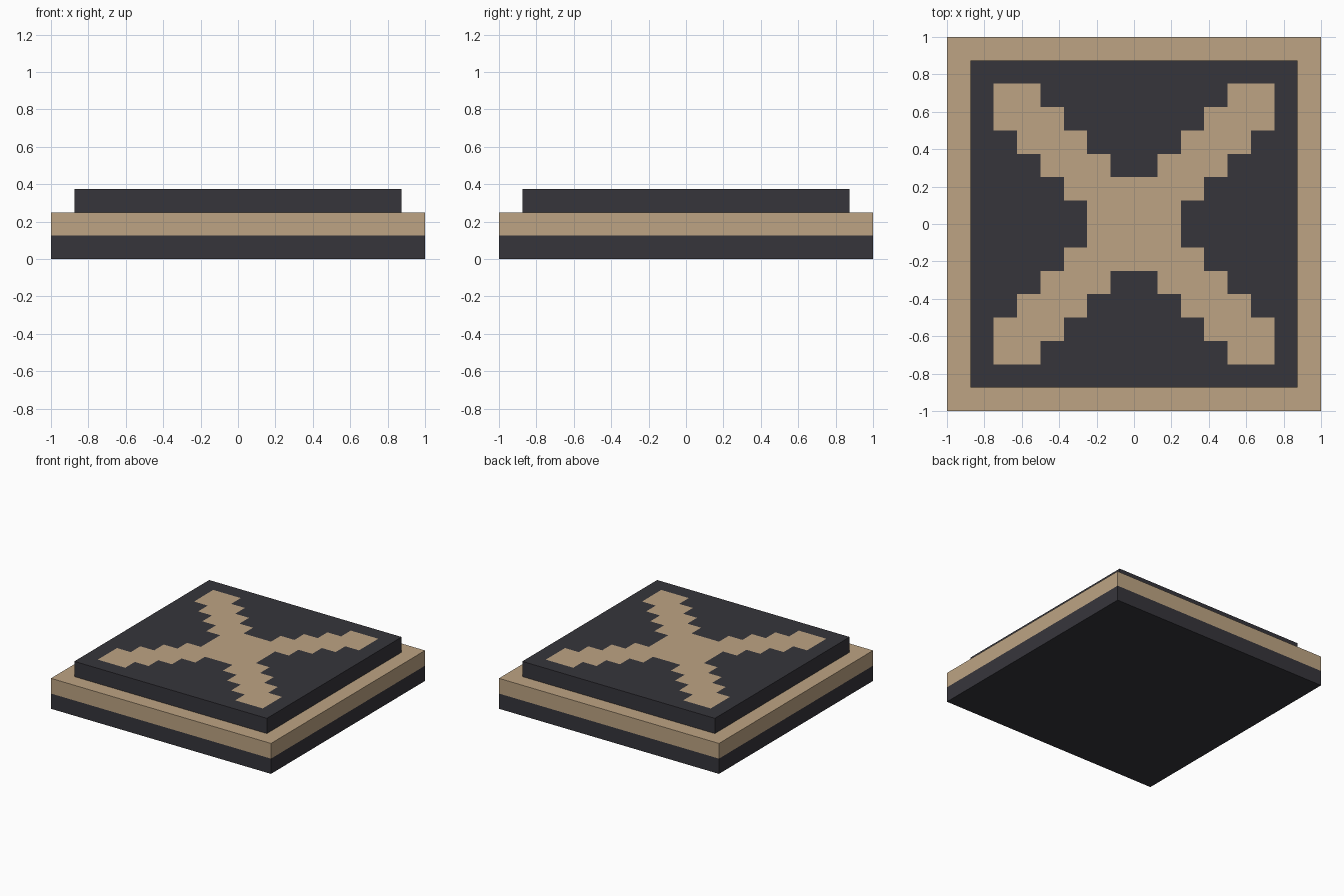
import bpy
import bmesh

if "Cube" in bpy.data.objects:
    bpy.data.objects.remove(bpy.data.objects["Cube"])

U = 0.125  # module: one layer height and one inlay cell


def srgb(r, g, b):
    def lin(c):
        c /= 255
        return c / 12.92 if c <= 0.04045 else ((c + 0.055) / 1.055) ** 2.4
    return (lin(r), lin(g), lin(b), 1)


def material(name, color):
    mat = bpy.data.materials.new(name)
    mat.diffuse_color = color
    mat.use_nodes = True
    mat.node_tree.nodes["Principled BSDF"].inputs["Base Color"].default_value = mat.diffuse_color
    return mat


dark = material("charcoal", srgb(54, 53, 59))
tan = material("tan", srgb(189, 164, 131))


def add_object(name, bm, mats):
    bmesh.ops.recalc_face_normals(bm, faces=bm.faces[:])
    mesh = bpy.data.meshes.new(name)
    bm.to_mesh(mesh)
    bm.free()
    for m in mats:
        mesh.materials.append(m)
    obj = bpy.data.objects.new(name, mesh)
    bpy.context.collection.objects.link(obj)
    return obj


def slab(name, half, z0, mat):
    bm = bmesh.new()
    bmesh.ops.create_cube(bm, size=1)
    for v in bm.verts:
        v.co = (v.co.x * 2 * half, v.co.y * 2 * half, z0 + (v.co.z + 0.5) * U)
    return add_object(name, bm, [mat])


# Two full-width base layers
slab("lower_slab", 1.0, 0, dark)
slab("upper_slab", 1.0, U, tan)

# Raised panel: a 14 x 14 cell top, extruded down one layer
bm = bmesh.new()
bmesh.ops.create_grid(bm, x_segments=14, y_segments=14, size=7 * U)
for v in bm.verts:
    v.co.z = 3 * U
top = bm.faces[:]

# Stepped cross inlay: cells within one step of either diagonal
for f in top:
    c = f.calc_center_median()
    i, j = int(abs(c.x) / U), int(abs(c.y) / U)
    if max(i, j) < 6 and abs(i - j) <= 1:
        f.material_index = 1

# Panel side walls and underside
rim = [e for e in bm.edges if e.is_boundary]
walls = bmesh.ops.extrude_edge_only(bm, edges=rim)["geom"]
for g in walls:
    if isinstance(g, bmesh.types.BMVert):
        g.co.z -= U
    elif isinstance(g, bmesh.types.BMFace):
        g.material_index = 0
low_rim = [e for e in bm.edges if e.is_boundary]
for f in bmesh.ops.contextual_create(bm, geom=low_rim)["faces"]:
    f.material_index = 0
add_object("inlaid_panel", bm, [dark, tan])
